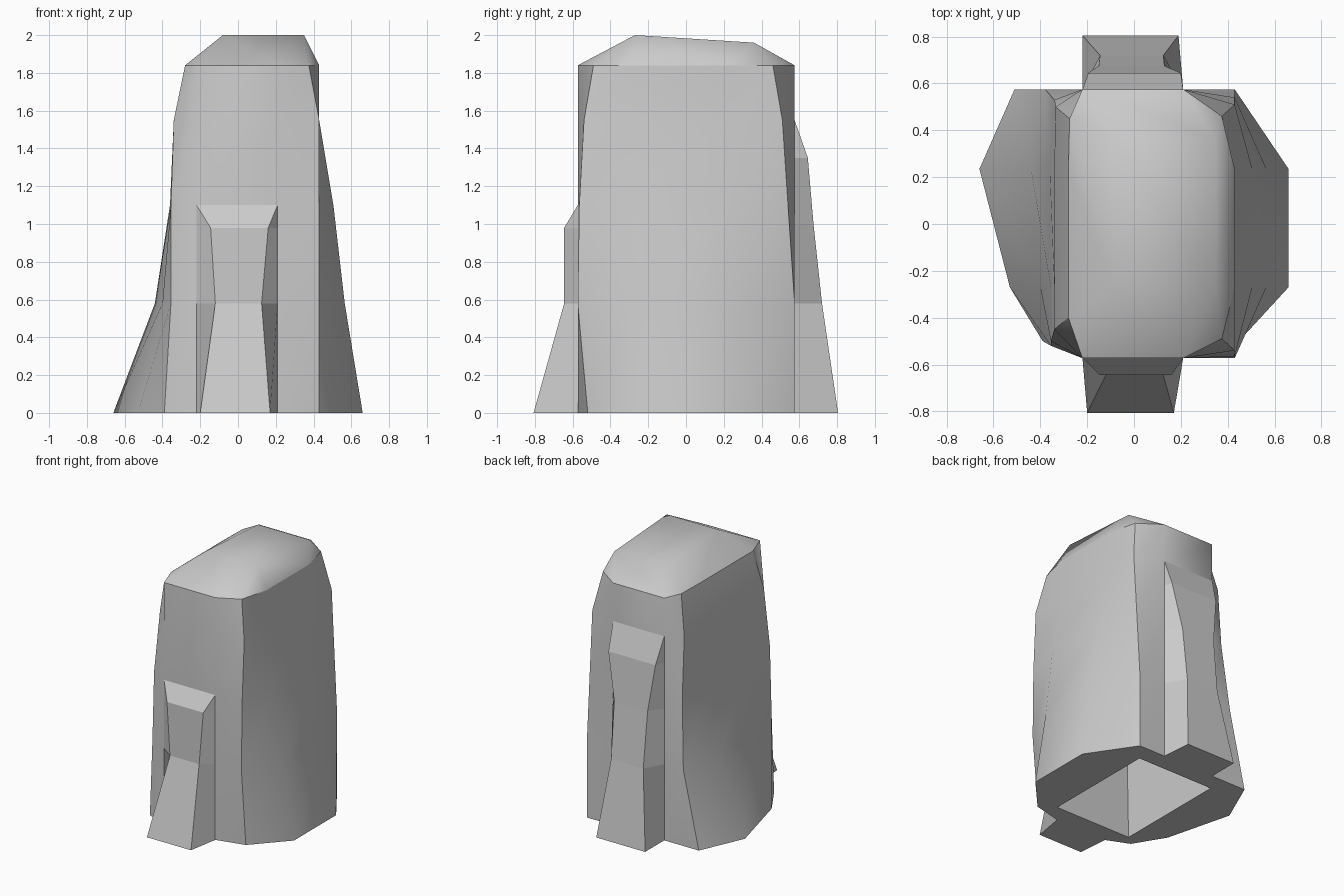
import bpy, bmesh

if "Cube" in bpy.data.objects:
    bpy.data.objects.remove(bpy.data.objects["Cube"])

LEVELS = [0, 0.58, 1.1, 1.55, 1.84]


def finish(bm, name, smooth=True):
    bmesh.ops.recalc_face_normals(bm, faces=bm.faces)
    for f in bm.faces:
        f.smooth = smooth
    mesh = bpy.data.meshes.new(name)
    bm.to_mesh(mesh)
    bm.free()
    ob = bpy.data.objects.new(name, mesh)
    bpy.context.collection.objects.link(ob)
    return ob


def spread(v):
    return v if isinstance(v, list) else [v] * len(LEVELS)


def loft(bm, rings):
    """Skin quads between successive closed rings of verts."""
    rows = [[bm.verts.new(p) for p in r] for r in rings]
    n = len(rows[0])
    for a, b in zip(rows, rows[1:]):
        for i in range(n):
            j = (i + 1) % n
            bm.faces.new((a[i], a[j], b[j], b[i]))
    return rows


# Body corners, anticlockwise from front left: x and y at each level, sharp edge or not
right_x = [0.66, 0.565, 0.505, 0.43, 0.43]
edge_x = [0.43, 0.43, 0.43, 0.43, 0.375]
columns = [
    ([-0.39, -0.355, -0.355, -0.34, -0.28], [-0.5, -0.52, -0.5, -0.45, -0.4], True),
    (-0.22, -0.573, False),
    (0.21, -0.573, False),
    (edge_x, [-0.52, -0.573, -0.565, -0.54, -0.49], True),
    (right_x, -0.27, False),
    (right_x, 0.235, False),
    (edge_x, [0.575, 0.575, 0.54, 0.51, 0.46], True),
    (0.21, 0.575, False),
    (-0.22, 0.575, False),
    ([-0.51, -0.38, -0.34, -0.335, -0.275], [0.575, 0.575, 0.53, 0.5, 0.45], True),
    ([-0.66, -0.44, -0.36, -0.34, -0.28], 0.235, False),
    ([-0.53, -0.40, -0.355, -0.34, -0.28], -0.27, False),
]
rings = [[(spread(x)[k], spread(y)[k], z) for x, y, _ in columns]
         for k, z in enumerate(LEVELS)]

# Main body with a deep hollow underneath
bm = bmesh.new()
rows = loft(bm, rings)
for i, (_, _, sharp) in enumerate(columns):
    if sharp:
        for a, b in zip(rows, rows[1:]):
            bm.edges.get((a[i], b[i])).smooth = False
hollow = loft(bm, [[(sx * w, sy * d, z) for sx, sy in ((-1, -1), (1, -1), (1, 1), (-1, 1))]
                   for w, d, z in ((0.32, 0.44, 0), (0.22, 0.36, 1.75))])
bm.faces.new(hollow[1])
rim = []
for loop in (rows[0], hollow[0]):
    rim += [bm.edges.get((loop[i], loop[(i + 1) % len(loop)])) for i in range(len(loop))]
bmesh.ops.triangle_fill(bm, use_beauty=True, use_dissolve=False, edges=rim)
for e in rim:
    e.smooth = False
for i in range(4):
    bm.edges.get((hollow[0][i], hollow[1][i])).smooth = False
    bm.edges.get((hollow[1][i], hollow[1][(i + 1) % 4])).smooth = False
finish(bm, "body")

# Faceted sloping cap
bm = bmesh.new()
top = [(x, y, z) for x in (-0.08, 0.35) for y, z in ((-0.27, 2.0), (0.36, 1.96))]
for p in rings[-1] + top:
    bm.verts.new(p)
bmesh.ops.convex_hull(bm, input=bm.verts)
base = [f for f in bm.faces if all(v.co.z < 1.845 for v in f.verts)]
bmesh.ops.delete(bm, geom=base, context='FACES_ONLY')
finish(bm, "cap")


def buttress(name, wall, stations):
    """Waisted rib against the wall; stations are (z, outer y, left x, right x)."""
    bm = bmesh.new()
    rows = [[bm.verts.new(p) for p in
             ((-0.22, wall, z), (xl, y, z), (xr, y, z), (0.21, wall, z))]
            for z, y, xl, xr in stations]
    for a, b in zip(rows, rows[1:]):
        for i in range(3):
            bm.faces.new((a[i], a[i + 1], b[i + 1], b[i]))
        bm.faces.new((a[3], a[0], b[0], b[3]))
    bm.faces.new(rows[0])
    bmesh.ops.remove_doubles(bm, verts=bm.verts, dist=0.0005)
    return finish(bm, name, smooth=False)


# Front and back buttresses
buttress("front_buttress", -0.573, [
    (0, -0.807, -0.2, 0.17), (0.58, -0.645, -0.12, 0.125),
    (0.98, -0.645, -0.145, 0.16), (1.1, -0.573, -0.22, 0.21)])
buttress("back_buttress", 0.575, [
    (0, 0.805, -0.22, 0.19), (0.58, 0.72, -0.145, 0.125),
    (1.0, 0.675, -0.15, 0.13), (1.35, 0.645, -0.195, 0.2), (1.55, 0.575, -0.22, 0.21)])
